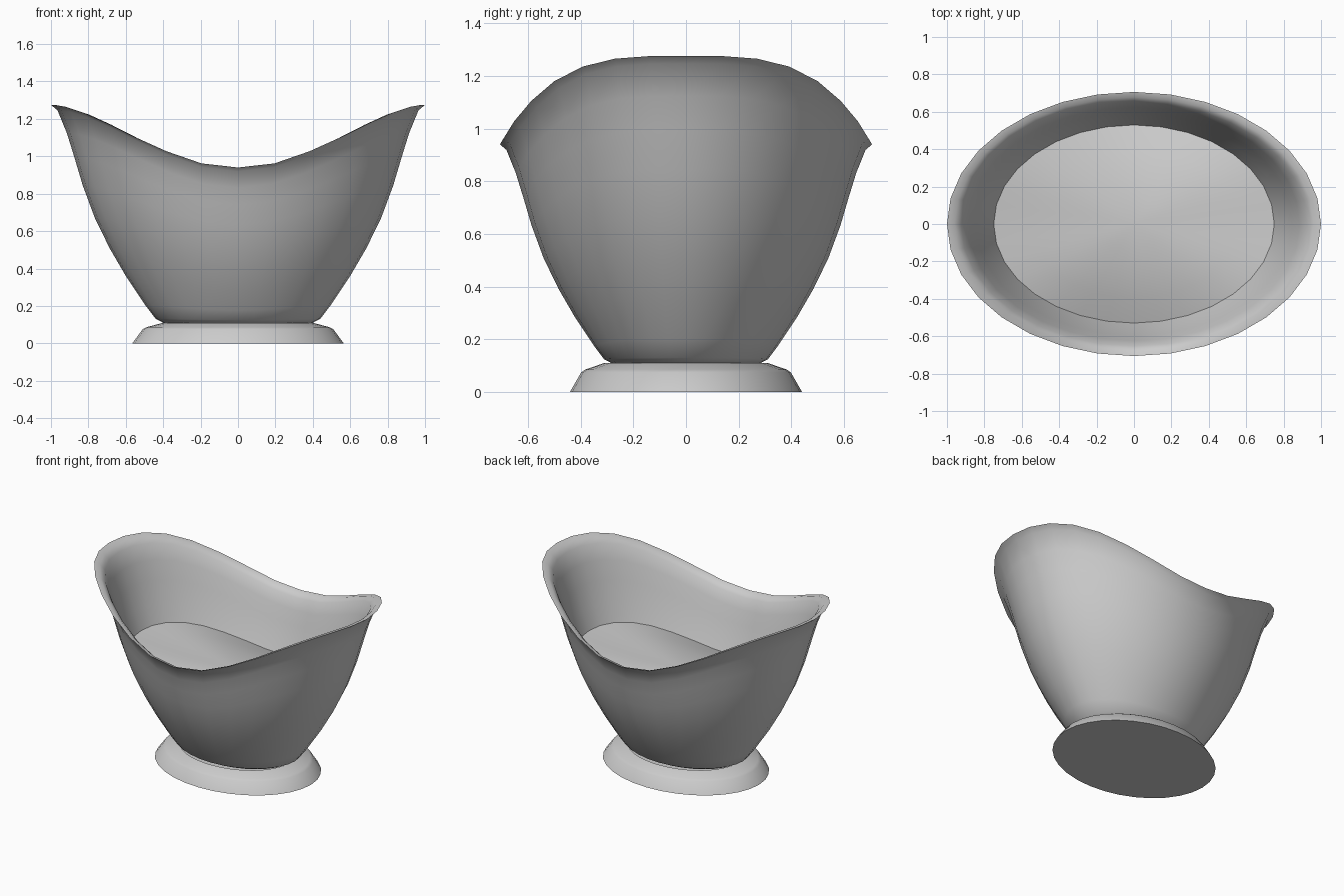
import bpy
import bmesh
import math

SEGMENTS = 32
FOOT_TOP = 0.11

if "Cube" in bpy.data.objects:
    bpy.data.objects.remove(bpy.data.objects["Cube"], do_unlink=True)

enamel = bpy.data.materials.new("pale grey enamel")
enamel.use_nodes = True
enamel.diffuse_color = (0.6, 0.6, 0.6, 1)
enamel.node_tree.nodes["Principled BSDF"].inputs["Base Color"].default_value = enamel.diffuse_color

# Rim height for a quarter turn, from the low side to the high end
RIM = [0.94, 0.962, 1.027, 1.105, 1.18, 1.235, 1.265, 1.275, 1.275]


def rim_height(i):
    k = i % 16
    return RIM[8 - k] if k <= 8 else RIM[k - 8]


def tub_height(t):
    """Height that grows from the level foot to the swept rim."""
    return lambda i: FOOT_TOP + t * (rim_height(i) - FOOT_TOP)


def lofted(name, rings, cap_start=False, cap_end=False, centre=None):
    """Skin oval rings given as (x radius, y radius, height function)."""
    bm = bmesh.new()
    loops = []
    for rx, ry, height in rings:
        loop = []
        for i in range(SEGMENTS):
            a = math.tau * i / SEGMENTS
            loop.append(bm.verts.new((rx * math.cos(a), ry * math.sin(a), height(i))))
        loops.append(loop)
    for low, high in zip(loops, loops[1:]):
        for i in range(SEGMENTS):
            j = (i + 1) % SEGMENTS
            bm.faces.new((low[i], low[j], high[j], high[i]))
    if cap_start:
        bm.faces.new(loops[0][::-1])
    if cap_end:
        bm.faces.new(loops[-1])
    if centre is not None:
        middle = bm.verts.new((0, 0, centre))
        last = loops[-1]
        for i in range(SEGMENTS):
            bm.faces.new((last[i], last[(i + 1) % SEGMENTS], middle))
    mesh = bpy.data.meshes.new(name)
    bm.to_mesh(mesh)
    bm.free()
    mesh.materials.append(enamel)
    obj = bpy.data.objects.new(name, mesh)
    bpy.context.collection.objects.link(obj)
    bpy.ops.object.select_all(action="DESELECT")
    obj.select_set(True)
    bpy.context.view_layer.objects.active = obj
    bpy.ops.object.shade_smooth_by_angle(angle=math.radians(50))
    return obj


# Tub wall: outside up to the lip, then down the inside
wall = [(0.40, 0), (0.44, 0.018), (0.495, 0.08), (0.60, 0.215), (0.685, 0.34),
        (0.765, 0.48), (0.83, 0.63), (0.875, 0.76), (0.915, 0.87), (0.965, 0.975),
        (1.0, 1.0), (0.96, 0.99), (0.925, 0.96), (0.885, 0.87), (0.845, 0.76),
        (0.80, 0.64), (0.75, 0.53)]
lofted("tub_wall", [(r, r * 0.706, tub_height(t)) for r, t in wall], cap_start=True)

# Inner floor: gently saddle-shaped, following the sweep of the rim
edge = tub_height(0.53)
mean = sum(edge(i) for i in range(SEGMENTS)) / SEGMENTS
floor = [(0.75 * s, 0.53 * s, lambda i, s=s: mean + (edge(i) - mean) * s * s)
         for s in (1, 0.75, 0.5, 0.25)]
lofted("inner_floor", floor, centre=mean)

# Flared oval foot
foot = [(0.565, 0), (0.51, 0.075), (0.49, 0.086), (0.40, FOOT_TOP)]
lofted("foot", [(r, r * 0.78, lambda i, z=z: z) for r, z in foot], cap_start=True)
